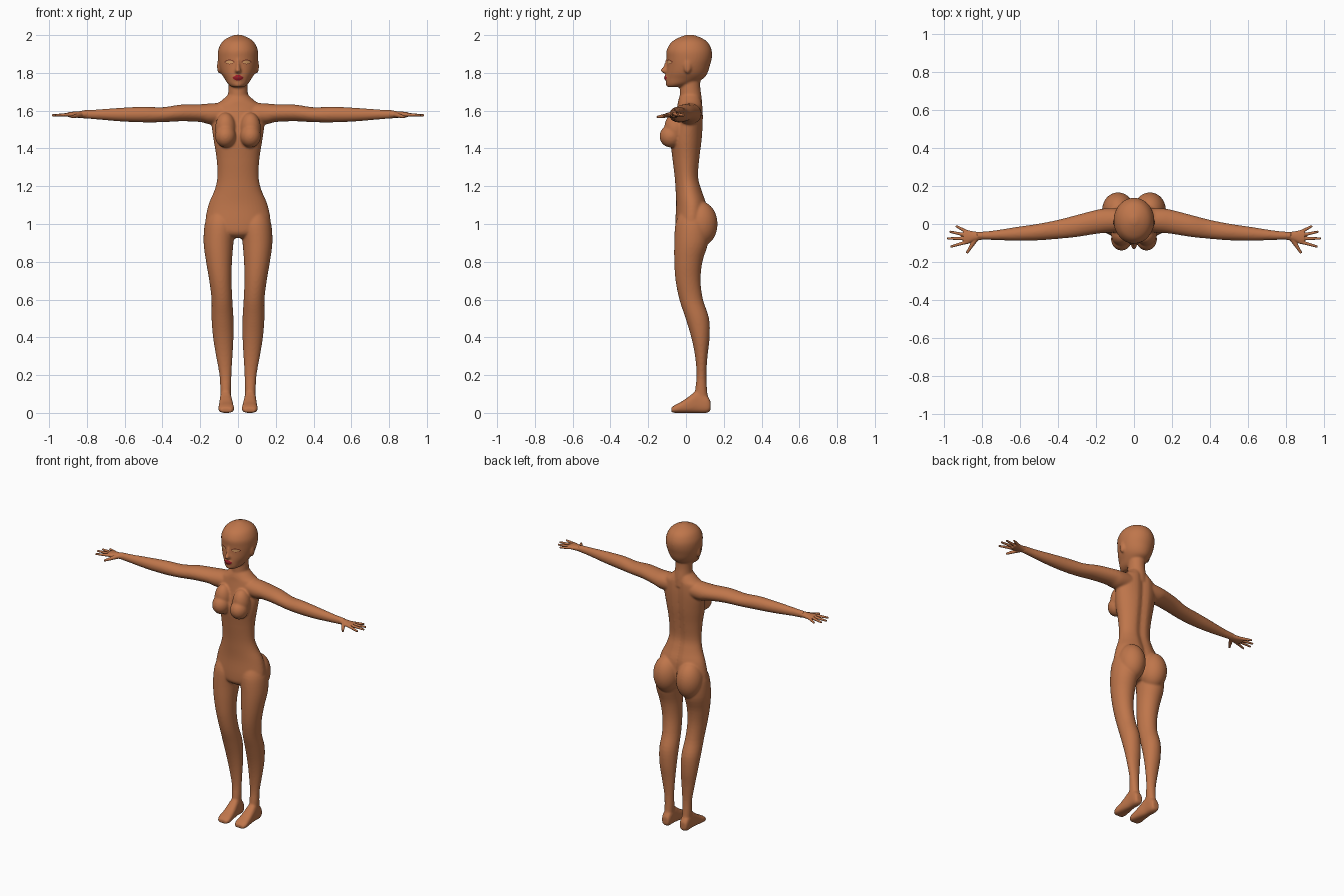
import bpy, bmesh, math
from mathutils import Matrix, Vector
from mathutils.bvhtree import BVHTree

cube = bpy.data.objects.get("Cube")
if cube:
    bpy.data.objects.remove(cube, do_unlink=True)

BOTH = (1, -1)
CENTRE = (1,)
AXES = {"x": (0, 1, 2), "y": (1, 0, 2), "z": (2, 0, 1)}


def material(name, colour):
    mat = bpy.data.materials.new(name)
    mat.use_nodes = True
    mat.diffuse_color = (*colour, 1)
    shader = mat.node_tree.nodes["Principled BSDF"]
    shader.inputs["Base Color"].default_value = (*colour, 1)
    shader.inputs["Roughness"].default_value = 0.6
    return mat


skin = material("warm brown skin", (0.52, 0.18, 0.07))
lip_red = material("lip red", (0.33, 0.01, 0.02))
lid_brown = material("eyelid brown", (0.16, 0.03, 0.015))
eye_tan = material("eye tan", (0.72, 0.36, 0.14))


def spline(rows, steps=4):
    """Smoothly fill in between cross-section rows."""
    rows = [Vector(r) for r in rows]
    out = []
    for i in range(len(rows) - 1):
        p0, p1 = rows[max(i - 1, 0)], rows[i]
        p2, p3 = rows[i + 1], rows[min(i + 2, len(rows) - 1)]
        for k in range(steps):
            t = k / steps
            out.append(p1 + (p2 - p0) * (t / 2)
                       + (p0 * 2 - p1 * 5 + p2 * 4 - p3) * (t * t / 2)
                       + (p1 * 3 - p0 - p2 * 3 + p3) * (t ** 3 / 2))
    return out + [rows[-1]]


def loft(bm, rows, axis, sides=CENTRE, power=1.0, pad=0.002, groove=0.0):
    """Skin oval rings; each row is (position, min a, max a, min b, max b)."""
    n = 40
    for side in sides:
        rings = []
        for t, a0, a1, b0, b1 in spline(rows):
            ring = []
            for k in range(n):
                ang = 2 * math.pi * k / n
                c, s = math.cos(ang), math.sin(ang)
                c = math.copysign(abs(c) ** power, c)
                s = math.copysign(abs(s) ** power, s)
                co = Vector((0, 0, 0))
                i, j, m = AXES[axis]
                co[i] = t
                co[j] = (a0 + a1) / 2 + c * ((a1 - a0) / 2 + pad)
                co[m] = (b0 + b1) / 2 + s * ((b1 - b0) / 2 + pad)
                if groove and co.y > 0:
                    co.y -= groove * math.exp(-(co.x / 0.025) ** 2)
                co.x *= side
                ring.append(bm.verts.new(co))
            rings.append(ring)
        for lo, hi in zip(rings, rings[1:]):
            for k in range(n):
                bm.faces.new((lo[k], lo[(k + 1) % n], hi[(k + 1) % n], hi[k]))
        bm.faces.new(rings[0][::-1])
        bm.faces.new(rings[-1])


def ball(bm, centre, radii, sides=BOTH):
    for side in sides:
        place = Matrix.Translation((centre[0] * side, centre[1], centre[2]))
        bmesh.ops.create_uvsphere(bm, u_segments=32, v_segments=20, radius=1,
                                  matrix=place @ Matrix.Diagonal((*radii, 1)))


def finger(bm, start, end, r0, r1, side):
    a, b = Vector(start), Vector(end)
    a.x *= side
    b.x *= side
    turn = (b - a).to_track_quat("Z", "Y").to_matrix().to_4x4()
    bmesh.ops.create_cone(bm, cap_ends=True, segments=14, radius1=r0, radius2=r1,
                          depth=(b - a).length,
                          matrix=Matrix.Translation((a + b) / 2) @ turn)


def finish(bm, name, mat, voxel=0, smooth=0):
    bmesh.ops.recalc_face_normals(bm, faces=bm.faces)
    mesh = bpy.data.meshes.new(name)
    bm.to_mesh(mesh)
    bm.free()
    mesh.materials.append(mat)
    for face in mesh.polygons:
        face.use_smooth = True
    obj = bpy.data.objects.new(name, mesh)
    bpy.context.collection.objects.link(obj)
    if voxel:
        fuse = obj.modifiers.new("fuse", "REMESH")
        fuse.mode = "VOXEL"
        fuse.voxel_size = voxel
        fuse.use_smooth_shade = True
        soft = obj.modifiers.new("soften", "SMOOTH")
        soft.factor = 0.5
        soft.iterations = smooth
    return obj


body = bmesh.new()

# Torso, from hips to the base of the neck
loft(body, [(.925, -.05, .05, -.02, .06), (.95, -.13, .13, -.05, .09),
            (1.0, -.17, .17, -.055, .11), (1.1, -.155, .155, -.05, .11),
            (1.18, -.122, .122, -.053, .085), (1.25, -.107, .107, -.058, .068),
            (1.35, -.112, .112, -.07, .075), (1.45, -.128, .128, -.08, .087),
            (1.55, -.14, .14, -.06, .092), (1.62, -.13, .13, -.045, .09),
            (1.65, -.09, .09, -.04, .085), (1.68, -.055, .055, -.03, .075)],
     "z", groove=0.014)
ball(body, (.066, -.08, 1.465), (.055, .06, .06))
ball(body, (.066, -.055, 1.505), (.055, .06, .085))
ball(body, (.084, .075, 1.0), (.084, .092, .12))

# Neck and head
loft(body, [(1.6, -.07, .07, -.04, .085), (1.66, -.054, .054, -.032, .082),
            (1.72, -.049, .049, -.03, .074), (1.79, -.05, .05, -.02, .075)], "z")
loft(body, [(1.725, -.028, .028, -.095, -.03), (1.74, -.05, .05, -.103, .03),
            (1.77, -.07, .07, -.104, .09), (1.8, -.088, .088, -.102, .112),
            (1.84, -.1, .1, -.099, .125), (1.88, -.105, .105, -.1, .135),
            (1.92, -.103, .103, -.1, .134), (1.96, -.085, .085, -.078, .115),
            (1.985, -.055, .055, -.04, .08), (2.002, -.012, .012, .005, .035)], "z")
ball(body, (.1, .008, 1.835), (.011, .02, .038))

# Nose, mouth and chin
loft(body, [(1.875, -.007, .007, -.103, -.07), (1.835, -.009, .009, -.118, -.07),
            (1.812, -.015, .015, -.134, -.07), (1.798, -.013, .013, -.115, -.07)], "z")
ball(body, (0, -.1, 1.774), (.026, .015, .015), CENTRE)
ball(body, (0, -.09, 1.74), (.022, .017, .016), CENTRE)

# Arms
loft(body, [(.08, -.04, .08, 1.53, 1.64), (.15, -.045, .08, 1.53, 1.636),
            (.2, -.05, .072, 1.542, 1.632), (.3, -.066, .046, 1.546, 1.63),
            (.4, -.076, .02, 1.541, 1.616), (.5, -.084, 0, 1.54, 1.619),
            (.62, -.086, -.018, 1.545, 1.613), (.75, -.082, -.038, 1.556, 1.604),
            (.83, -.08, -.044, 1.562, 1.6)], "x", BOTH)

# Legs
loft(body, [(1.06, .04, .15, -.03, .1), (1.0, .015, .174, -.054, .12),
            (.9, .026, .18, -.06, .115), (.8, .034, .167, -.06, .085),
            (.7, .036, .15, -.053, .075), (.6, .032, .138, -.033, .088),
            (.5, .026, .138, .0, .12), (.4, .026, .13, .03, .123),
            (.3, .031, .114, .05, .112), (.2, .037, .096, .058, .106),
            (.12, .038, .092, .05, .11), (.04, .04, .09, .04, .12)], "z", BOTH)

# Feet
loft(body, [(.13, .045, .085, .015, .06), (.11, .038, .093, .002, .09),
            (.06, .036, .094, .002, .115), (.02, .03, .097, .002, .088),
            (-.02, .025, .1, .002, .06), (-.055, .022, .102, .002, .042),
            (-.078, .032, .092, .004, .026)], "y", BOTH, power=0.75)
body = finish(body, "body", skin, 0.006, 7)

# Hands: palm, four fingers and a thumb
TIPS = [(.94, -.01), (.974, -.04), (.986, -.076), (.968, -.12)]
for side, label in zip(BOTH, ("left", "right")):
    hand = bmesh.new()
    loft(hand, [(.79, -.079, -.045, 1.563, 1.601), (.84, -.088, -.042, 1.564, 1.595),
                (.88, -.104, -.034, 1.566, 1.592), (.9, -.1, -.036, 1.568, 1.59)],
         "x", (side,))
    for i, (x, y) in enumerate(TIPS):
        finger(hand, (.875, -.045 - .016 * i, 1.58), (x, y, 1.575), .0105, .006, side)
    finger(hand, (.835, -.08, 1.578), (.882, -.154, 1.566), .014, .0065, side)
    finish(hand, label + "_hand", skin, 0.003, 3)

# Painted face details, laid on the skin as thin almond plates
bpy.context.view_layer.update()
surface = BVHTree.FromObject(body, bpy.context.evaluated_depsgraph_get())


def plate(name, cx, cz, half_w, half_h, mat, lift):
    bm = bmesh.new()
    bmesh.ops.create_grid(bm, x_segments=16, y_segments=10, size=1)
    for v in bm.verts:
        u, w = v.co.x, v.co.y
        x = cx + u * half_w
        z = cz + w * half_h * (1.03 - u * u)
        hit = surface.ray_cast(Vector((x, -1, z)), Vector((0, 1, 0)))[0]
        v.co = (x, (hit.y if hit else -.09) - lift, z)
    obj = finish(bm, name, mat)
    # Face the plate forwards
    if obj.data.polygons[0].normal.y > 0:
        obj.data.flip_normals()


for side, label in zip(BOTH, ("left", "right")):
    plate(label + "_eyelid", .045 * side, 1.858, .028, .012, lid_brown, .001)
    plate(label + "_eye", .045 * side, 1.857, .024, .0085, eye_tan, .002)
plate("lips", 0, 1.774, .028, .015, lip_red, .0015)
plate("mouth_line", 0, 1.775, .024, .0015, lid_brown, .0025)
